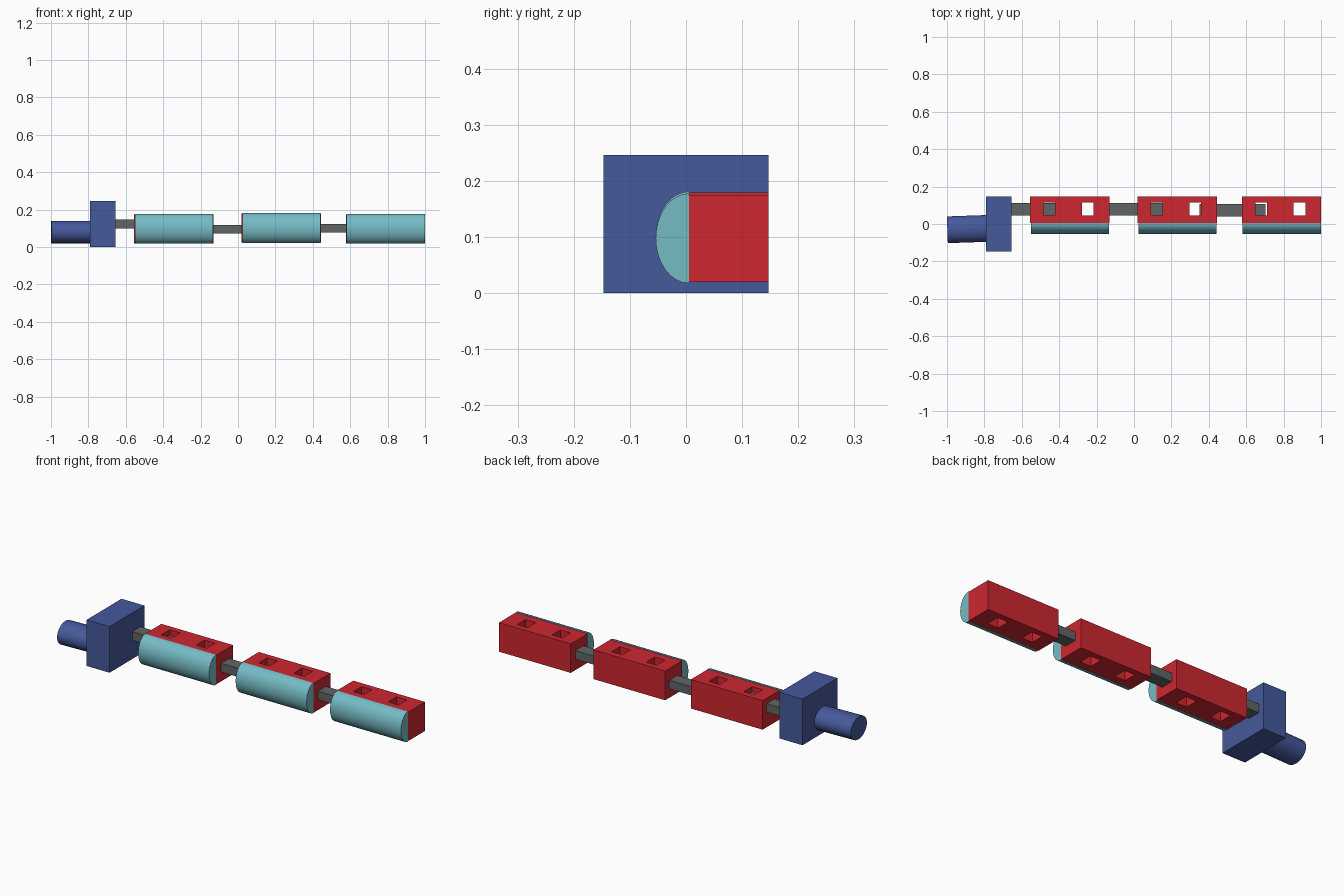
import bpy, bmesh, math

if "Cube" in bpy.data.objects:
    bpy.data.objects.remove(bpy.data.objects["Cube"])


def material(name, rgb):
    m = bpy.data.materials.new(name)
    m.diffuse_color = (*rgb, 1)
    m.use_nodes = True
    m.node_tree.nodes["Principled BSDF"].inputs["Base Color"].default_value = m.diffuse_color
    return m


BLUE = material("blue", (0.06, 0.10, 0.33))
RED = material("red", (0.62, 0.02, 0.03))
CYAN = material("cyan", (0.18, 0.50, 0.56))
GREY = material("dark_grey", (0.12, 0.13, 0.13))


def finish(name, bm, mat, smooth=False):
    bmesh.ops.recalc_face_normals(bm, faces=bm.faces)
    me = bpy.data.meshes.new(name)
    bm.to_mesh(me)
    bm.free()
    me.materials.append(mat)
    ob = bpy.data.objects.new(name, me)
    bpy.context.collection.objects.link(ob)
    if smooth:
        bpy.ops.object.select_all(action='DESELECT')
        ob.select_set(True)
        bpy.context.view_layer.objects.active = ob
        bpy.ops.object.shade_smooth_by_angle(angle=math.radians(30))
    return ob


def extrude(bm, vec):
    r = bmesh.ops.extrude_face_region(bm, geom=bm.faces[:])
    verts = [v for v in r["geom"] if isinstance(v, bmesh.types.BMVert)]
    bmesh.ops.translate(bm, verts=verts, vec=vec)


def plate(name, xs, ys, z0, z1, mat, holes=()):
    """Box built from a grid of cells; cells listed in holes stay open."""
    bm = bmesh.new()
    v = [[bm.verts.new((x, y, z0)) for y in ys] for x in xs]
    for i in range(len(xs) - 1):
        for j in range(len(ys) - 1):
            if (i, j) not in holes:
                bm.faces.new((v[i][j], v[i + 1][j], v[i + 1][j + 1], v[i][j + 1]))
    extrude(bm, (0, 0, z1 - z0))
    return finish(name, bm, mat)


def round_bar(name, x0, length, y, z, ry, rz, a0, a1, n, mat):
    """Elliptical section, full or partial, extruded along x."""
    closed = abs(a1 - a0 - 2 * math.pi) < 1e-6
    bm = bmesh.new()
    pts = []
    for k in range(n if closed else n + 1):
        a = a0 + (a1 - a0) * k / n
        pts.append(bm.verts.new((x0, y + ry * math.cos(a), z + rz * math.sin(a))))
    bm.faces.new(pts)
    extrude(bm, (length, 0, 0))
    return finish(name, bm, mat, True)


# Head block and its slightly skewed handle
plate("head_block", (-0.79, -0.655), (-0.147, 0.147), 0, 0.246, BLUE)
handle = round_bar("handle", 0, 0.25, 0, 0, 0.0715, 0.06, 0, 2 * math.pi, 32, BLUE)
handle.location = (-0.998, -0.031, 0.08)
handle.rotation_euler.z = math.radians(2)

# Three pierced red segments, each with a rounded cyan front
for n, (x, z0, z1) in enumerate([(-0.555, 0.02, 0.175), (0.02, 0.023, 0.179),
                                 (0.577, 0.02, 0.175)], 1):
    xs = [x + d for d in (0, 0.072, 0.133, 0.277, 0.339, 0.423)]
    plate(f"segment_{n}", xs, (0.005, 0.045, 0.115, 0.147), z0, z1, RED,
          holes={(1, 1), (3, 1)})
    round_bar(f"rounded_front_{n}", x + 0.004, 0.418, 0.005, (z0 + z1) / 2,
              0.059, 0.08, math.pi / 2, 1.5 * math.pi, 16, CYAN)

# Connecting rods that reach into the segments
for n, (x, y, z) in enumerate([(-0.755, 0.045, 0.1), (-0.19, 0.045, 0.071),
                               (0.351, 0.04, 0.078)], 1):
    plate(f"link_rod_{n}", (x, x + 0.351), (y, y + 0.068), z, z + 0.046, GREY)
